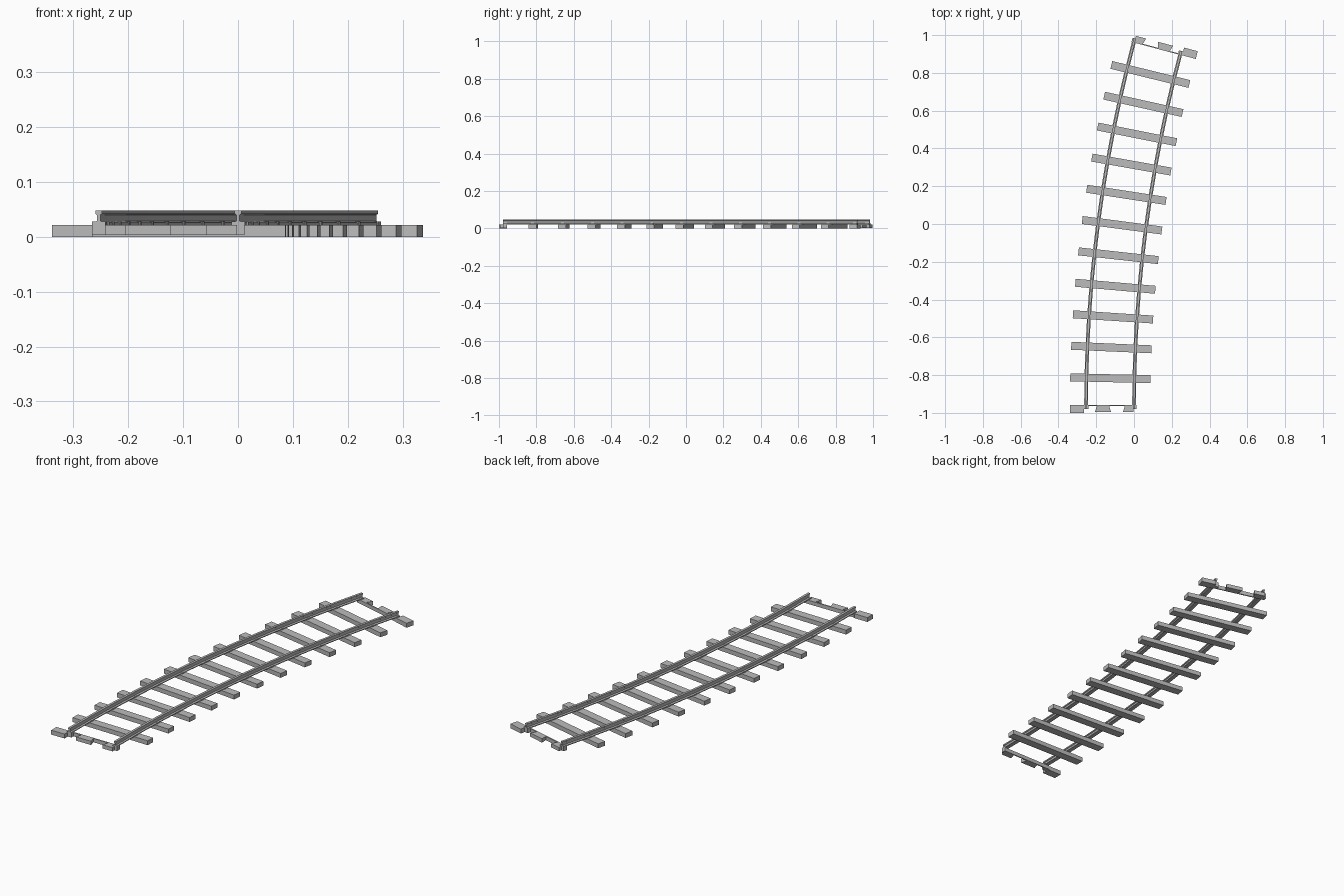
import bpy, bmesh
from math import sin, cos, radians

cube = bpy.data.objects.get("Cube")
if cube:
    bpy.data.objects.remove(cube, do_unlink=True)

RADIUS, SWEEP, STEPS = 7.45, radians(15), 12
START_X, START_Y = -0.127, -0.979
HALF_GAUGE, HALF_TIE, HALF_WIDTH = 0.127, 0.2125, 0.021
TIE_TOP = 0.022

grey = bpy.data.materials.new("plain grey")
grey.use_nodes = True
grey.diffuse_color = (0.5, 0.5, 0.5, 1)
grey.node_tree.nodes["Principled BSDF"].inputs["Base Color"].default_value = (0.5, 0.5, 0.5, 1)


def on_track(angle, u, v, z):
    """Point u to the right of the centre line and v along it, at an arc angle."""
    r = RADIUS - u
    return (START_X + RADIUS - r * cos(angle) + v * sin(angle),
            START_Y + r * sin(angle) + v * cos(angle), z)


def finish(name, bm):
    bmesh.ops.recalc_face_normals(bm, faces=bm.faces)
    mesh = bpy.data.meshes.new(name)
    bm.to_mesh(mesh)
    bm.free()
    mesh.materials.append(grey)
    obj = bpy.data.objects.new(name, mesh)
    bpy.context.collection.objects.link(obj)


def loft(bm, rings):
    """Join equal closed rings of points and cap both ends."""
    rows = [[bm.verts.new(p) for p in ring] for ring in rings]
    n = len(rows[0])
    for a, b in zip(rows, rows[1:]):
        for i in range(n):
            j = (i + 1) % n
            bm.faces.new((a[i], a[j], b[j], b[i]))
    bm.faces.new(rows[0])
    bm.faces.new(rows[-1])


def prism(bm, angle, outline, z0, z1, flip=1):
    loft(bm, [[on_track(angle, flip * u, flip * v, z) for u, v in outline] for z in (z0, z1)])


def rect(u0, u1, v0, v1):
    return [(u0, v0), (u1, v0), (u1, v1), (u0, v1)]


# Rails: half section mirrored, swept along the arc
half = [(0.010, 0.022), (0.010, 0.026), (0.003, 0.029),
        (0.003, 0.040), (0.006, 0.042), (0.006, 0.048)]
section = half + [(-u, z) for u, z in reversed(half)]
for side, name in ((-1, "right_rail"), (1, "left_rail")):
    bm = bmesh.new()
    loft(bm, [[on_track(SWEEP * i / STEPS, side * HALF_GAUGE + u, 0, z) for u, z in section]
              for i in range(STEPS + 1)])
    finish(name, bm)

# Full ties with small rail chairs
for i in range(1, STEPS):
    angle = SWEEP * i / STEPS
    bm = bmesh.new()
    prism(bm, angle, rect(-HALF_TIE, HALF_TIE, -HALF_WIDTH, HALF_WIDTH), 0, TIE_TOP)
    finish(f"tie_{i}", bm)
    bm = bmesh.new()
    for c in (-HALF_GAUGE, HALF_GAUGE):
        prism(bm, angle, rect(c - 0.012, c + 0.012, -0.008, 0.008), TIE_TOP, 0.028)
    finish(f"rail_chairs_{i}", bm)

# Matching end joints: half tie, cross bar, dovetail lugs and rail joiners
lug = [(-0.079, -0.015), (0.005, -0.015), (-0.005, 0.018), (-0.069, 0.018)]
side_lug = [(0.069, -0.015), (0.125, -0.015), (0.125, 0.018), (0.079, 0.018)]
for angle, flip, end in ((0, 1, "front"), (SWEEP, -1, "back")):
    bm = bmesh.new()
    prism(bm, angle, rect(-HALF_TIE, -0.138, -HALF_WIDTH, HALF_WIDTH), 0, TIE_TOP, flip)
    finish(f"{end}_half_tie", bm)
    bm = bmesh.new()
    prism(bm, angle, rect(-0.138, 0.138, 0.016, 0.022), 0.003, TIE_TOP, flip)
    finish(f"{end}_cross_bar", bm)
    bm = bmesh.new()
    for outline in (lug, side_lug):
        prism(bm, angle, outline, 0.003, TIE_TOP, flip)
    finish(f"{end}_lugs", bm)
    bm = bmesh.new()
    for c in (-HALF_GAUGE, HALF_GAUGE):
        prism(bm, angle, rect(c - 0.012, c + 0.012, 0, 0.022), 0.003, 0.028, flip)
    finish(f"{end}_rail_joiners", bm)
